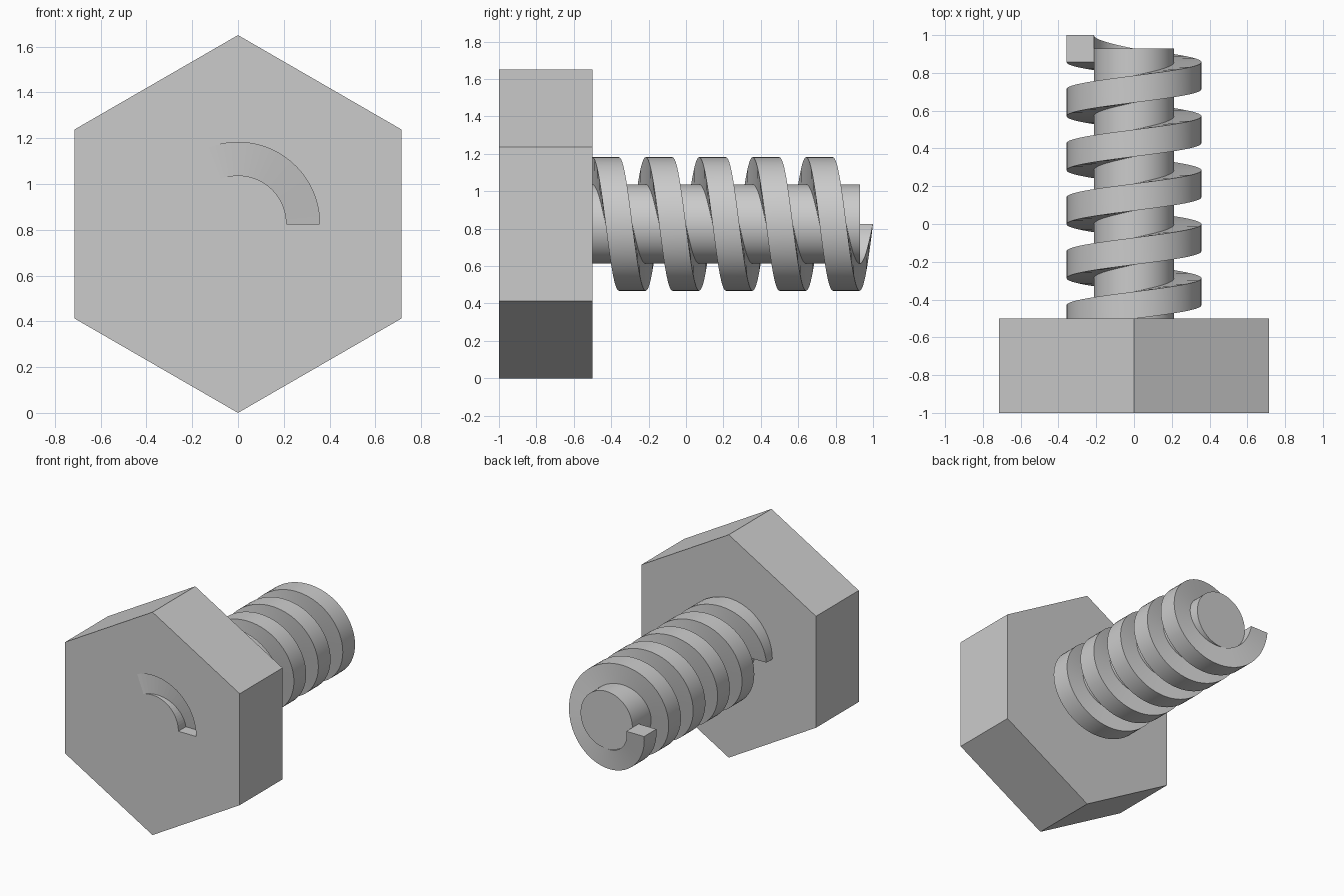
import bpy, bmesh
from math import cos, sin, pi, radians

if "Cube" in bpy.data.objects:
    bpy.data.objects.remove(bpy.data.objects["Cube"])

AXIS_Z = 0.825               # bolt axis runs along y at this height
R_HEAD, R_CORE, R_THREAD = 0.825, 0.212, 0.357
PITCH, HALF = 0.286, 0.0715  # thread pitch, half thread width
STEPS = 64                   # segments per turn


def finish(name, bm):
    bmesh.ops.recalc_face_normals(bm, faces=bm.faces[:])
    me = bpy.data.meshes.new(name)
    bm.to_mesh(me)
    bm.free()
    ob = bpy.data.objects.new(name, me)
    bpy.context.collection.objects.link(ob)
    return ob


def smooth(ob, angle=35):
    bpy.ops.object.select_all(action='DESELECT')
    bpy.context.view_layer.objects.active = ob
    ob.select_set(True)
    bpy.ops.object.shade_smooth_by_angle(angle=radians(angle))


def prism(name, sides, radius, y0, y1):
    """Regular prism along y, one corner pointing up."""
    bm = bmesh.new()
    rings = [[bm.verts.new((radius * cos(pi / 2 + 2 * pi * i / sides), y,
                            AXIS_Z + radius * sin(pi / 2 + 2 * pi * i / sides)))
              for i in range(sides)] for y in (y0, y1)]
    for i in range(sides):
        j = (i + 1) % sides
        bm.faces.new((rings[0][i], rings[0][j], rings[1][j], rings[1][i]))
    for ring in rings:
        bm.faces.new(ring)
    return finish(name, bm)


def helix(name, a_end, y_end, turns, half):
    """Square-section helix; y falls as the angle grows from its far end."""
    bm = bmesh.new()
    n = round(STEPS * turns)
    rings = []
    for i in range(n + 1):
        t = turns * i / n
        a, y = a_end + 2 * pi * t, y_end - PITCH * t
        rings.append([bm.verts.new((r * cos(a), y + d, AXIS_Z + r * sin(a)))
                      for r, d in ((R_CORE, -half), (R_THREAD, -half),
                                   (R_THREAD, half), (R_CORE, half))])
    for a, b in zip(rings, rings[1:]):
        for k in range(4):
            m = (k + 1) % 4
            bm.faces.new((a[k], a[m], b[m], b[k]))
    bm.faces.new(rings[0])
    bm.faces.new(rings[-1])
    return finish(name, bm)


# Hexagonal head
head = prism("hex_head", 6, R_HEAD, -1.0, -0.5)

# Curved ramp recess in the front of the head
cutter = helix("recess_cutter", 0, -1.0 + 0.088 - 0.15, 0.48, 0.15)
cutter.hide_render = True
cutter.hide_set(True)
cut = head.modifiers.new("recess", 'BOOLEAN')
cut.operation = 'DIFFERENCE'
cut.solver = 'EXACT'
cut.object = cutter

# Shaft core
smooth(prism("shaft", STEPS, R_CORE, -0.52, 0.93))

# Square thread, five full turns
smooth(helix("thread", pi, 0.9285, 5, HALF))
